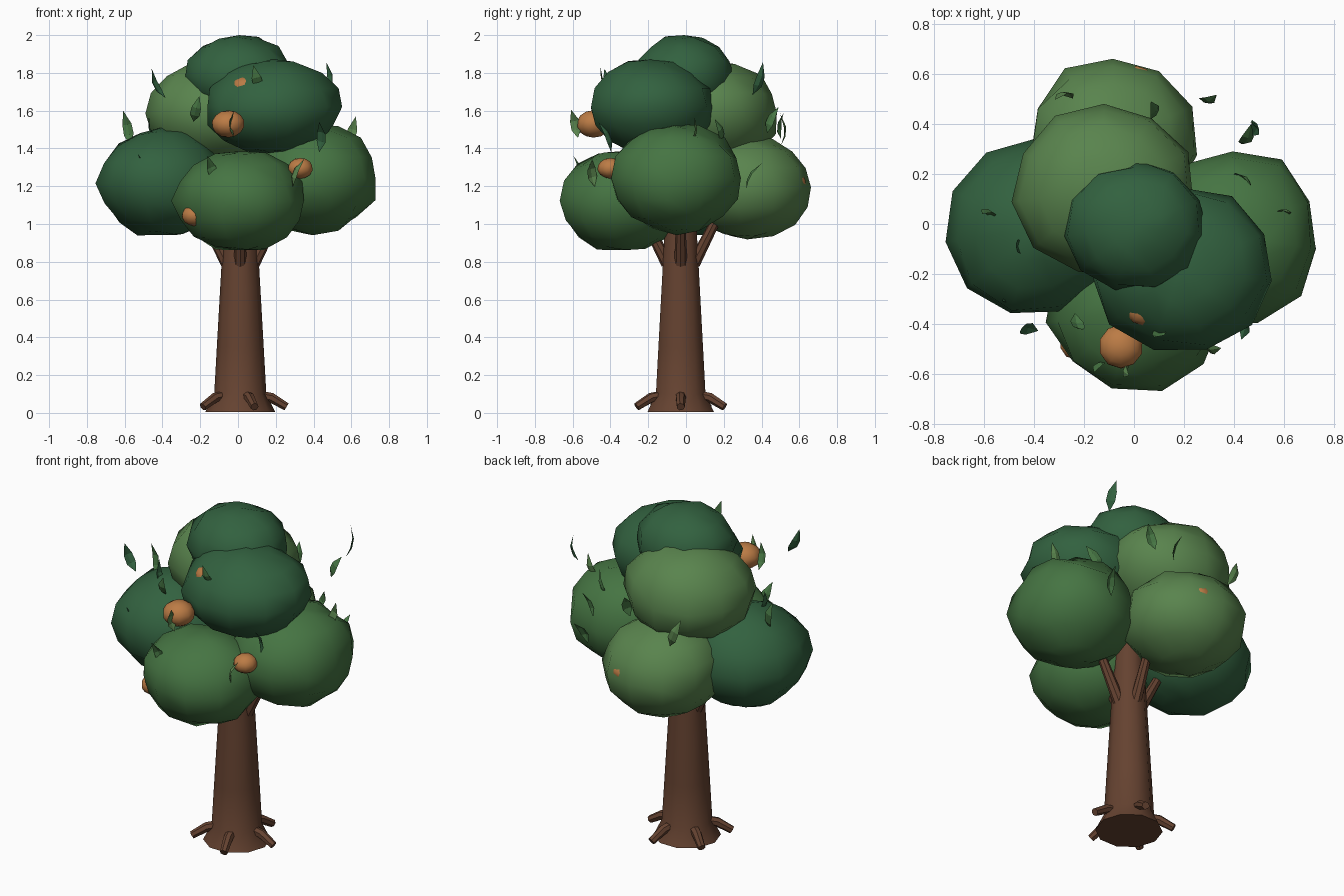
import bpy, bmesh, math, random
from mathutils import Vector, Matrix

if "Cube" in bpy.data.objects:
    bpy.data.objects.remove(bpy.data.objects["Cube"])

random.seed(4)


def material(name, rgb):
    m = bpy.data.materials.new(name)
    m.diffuse_color = (*rgb, 1)
    m.use_nodes = True
    m.node_tree.nodes["Principled BSDF"].inputs["Base Color"].default_value = m.diffuse_color
    return m


DARK = material("dark_green", (0.032, 0.12, 0.05))
MID = material("mid_green", (0.06, 0.175, 0.055))
LIGHT = material("light_green", (0.10, 0.23, 0.075))
BARK = material("bark", (0.13, 0.055, 0.03))
FRUIT = material("fruit_orange", (0.5, 0.2, 0.06))


def finish(bm, name, mat, smooth=True, angle=None):
    me = bpy.data.meshes.new(name)
    bmesh.ops.recalc_face_normals(bm, faces=bm.faces)
    bm.to_mesh(me)
    bm.free()
    for p in me.polygons:
        p.use_smooth = smooth
    me.materials.append(mat)
    ob = bpy.data.objects.new(name, me)
    bpy.context.collection.objects.link(ob)
    if angle:
        bpy.ops.object.select_all(action='DESELECT')
        bpy.context.view_layer.objects.active = ob
        ob.select_set(True)
        bpy.ops.object.shade_smooth_by_angle(angle=math.radians(angle))
    return ob


def blob(name, centre, radii, mat, segs=11, rings=8, jitter=0.045):
    """Slightly lumpy low-poly ball."""
    bm = bmesh.new()
    bmesh.ops.create_uvsphere(bm, u_segments=segs, v_segments=rings, radius=1)
    for v in bm.verts:
        k = 1.005 + random.uniform(-jitter, jitter)
        v.co = Vector(centre) + Vector([v.co[i] * radii[i] * k for i in range(3)])
    return finish(bm, name, mat)


def tube(name, rows, sides, mat):
    """Skin rings given as (centre, radius, axis)."""
    bm = bmesh.new()
    rings = []
    for c, r, axis in rows:
        q = Vector(axis).to_track_quat('Z', 'Y')
        rings.append([bm.verts.new(Vector(c) + q @ Vector((
            r * math.cos(2 * math.pi * i / sides), r * math.sin(2 * math.pi * i / sides), 0)))
            for i in range(sides)])
    for a, b in zip(rings, rings[1:]):
        for i in range(sides):
            j = (i + 1) % sides
            bm.faces.new((a[i], a[j], b[j], b[i]))
    bm.faces.new(rings[0][::-1])
    bm.faces.new(rings[-1])
    return finish(bm, name, mat, angle=40)


# Trunk with flared foot
tx, ty = 0.012, -0.028
tube("trunk", [((tx, ty, z), r, (0, 0, 1)) for z, r in
               [(0.005, 0.185), (0.1, 0.138), (0.35, 0.124), (0.65, 0.107), (0.95, 0.09), (1.25, 0.075)]],
     10, BARK)

# Five roots spread around the foot
for i in range(5):
    a = 2 * math.pi * i / 5
    d = Vector((math.cos(a), math.sin(a), 0))
    o = Vector((tx, ty, 0))
    up = Vector((0, 0, 1))
    pts = [o + d * 0.08 + up * 0.095, o + d * 0.165 + up * 0.08, o + d * 0.245 + up * 0.032]
    tube(f"root_{i + 1}", [(pts[0], 0.028, d), (pts[1], 0.027, pts[2] - pts[0]),
                           (pts[2], 0.022, pts[2] - pts[1])], 7, BARK)

# Branches reaching into the foliage
for i, (x, y) in enumerate([(1, 0), (0.15, 1), (-1, 0.1), (0, -1)]):
    d = Vector((x, y, 0)).normalized()
    a = Vector((tx, ty, 0.79)) + d * 0.07
    b = a + d * 0.14 + Vector((0, 0, 0.27))
    tube(f"branch_{i + 1}", [(a, 0.034, b - a), (b, 0.024, b - a)], 8, BARK)

# Foliage clumps
for name, c, r, m in [
    ("foliage_front", (0.01, -0.345, 1.122), (0.35, 0.325, 0.268), MID),
    ("foliage_left", (-0.395, -0.02, 1.215), (0.35, 0.35, 0.285), DARK),
    ("foliage_right", (0.395, -0.05, 1.243), (0.35, 0.35, 0.29), MID),
    ("foliage_back", (-0.085, 0.325, 1.195), (0.34, 0.34, 0.27), LIGHT),
    ("foliage_upper_back", (-0.12, 0.14, 1.585), (0.365, 0.35, 0.275), LIGHT),
    ("foliage_upper_front", (0.185, -0.18, 1.62), (0.365, 0.33, 0.25), DARK),
    ("foliage_top", (0.007, -0.01, 1.78), (0.285, 0.26, 0.22), DARK),
]:
    blob(name, c, r, m)

# Fruit, several almost buried in the foliage
for i, (x, y, z, r) in enumerate([
    (-0.052, -0.49, 1.53, 0.09), (0.33, -0.40, 1.295, 0.068), (-0.23, -0.475, 1.045, 0.07),
    (0.035, -0.34, 1.725, 0.068), (-0.47, -0.265, 1.23, 0.065), (0.01, 0.565, 1.22, 0.07),
]):
    blob(f"fruit_{i + 1}", (x, y, z), (r, r, r * 0.8), FRUIT, 10, 7, 0.015)


def leaf(name, centre, mat):
    """Pointed blade folded along the midrib, leaning away from the trunk."""
    bm = bmesh.new()
    L = random.uniform(0.15, 0.19)
    rows = []
    for t, w in [(0, 0), (0.3, 0.027), (0.6, 0.025), (1, 0)]:
        z, bend = (t - 0.5) * L, 0.12 * L * (1 - (2 * t - 1) ** 2)
        xs = [(-w, bend, z), (0, bend + 0.008, z), (w, bend, z)] if w else [(0, bend, z)]
        rows.append([bm.verts.new(p) for p in xs])
    (a,), b, c, (d,) = rows
    for k in (0, 1):
        bm.faces.new((a, b[k + 1], b[k]))
        bm.faces.new((b[k], b[k + 1], c[k + 1], c[k]))
        bm.faces.new((c[k], c[k + 1], d))
    twist = Matrix.Rotation(random.uniform(0, 6.28), 4, 'Z')
    lean = Matrix.Rotation(random.uniform(0.2, 0.6), 4, 'Y')
    spin = Matrix.Rotation(math.atan2(centre[1], centre[0]) + random.uniform(-1.2, 1.2), 4, 'Z')
    bm.transform(Matrix.Translation(centre) @ spin @ lean @ twist)
    finish(bm, name, mat, smooth=False)


# Loose leaves around the crown
for i, c in enumerate([
    (-0.42, -0.43, 1.745), (-0.59, 0.03, 1.51), (-0.02, -0.59, 1.53), (0.10, -0.42, 1.77),
    (0.47, 0.38, 1.77), (0.30, 0.51, 1.52), (0.60, 0.03, 1.49), (0.43, 0.17, 1.49),
    (-0.51, -0.31, 1.28), (-0.13, -0.58, 1.28), (0.32, -0.49, 1.27), (0.45, 0.36, 1.25),
    (-0.44, -0.09, 1.50), (-0.22, -0.39, 1.61), (-0.28, 0.50, 1.50), (0.07, 0.46, 1.55),
    (0.43, -0.43, 1.46),
]):
    leaf(f"leaf_{i + 1}", c, (DARK, MID, LIGHT, MID)[i % 4])
